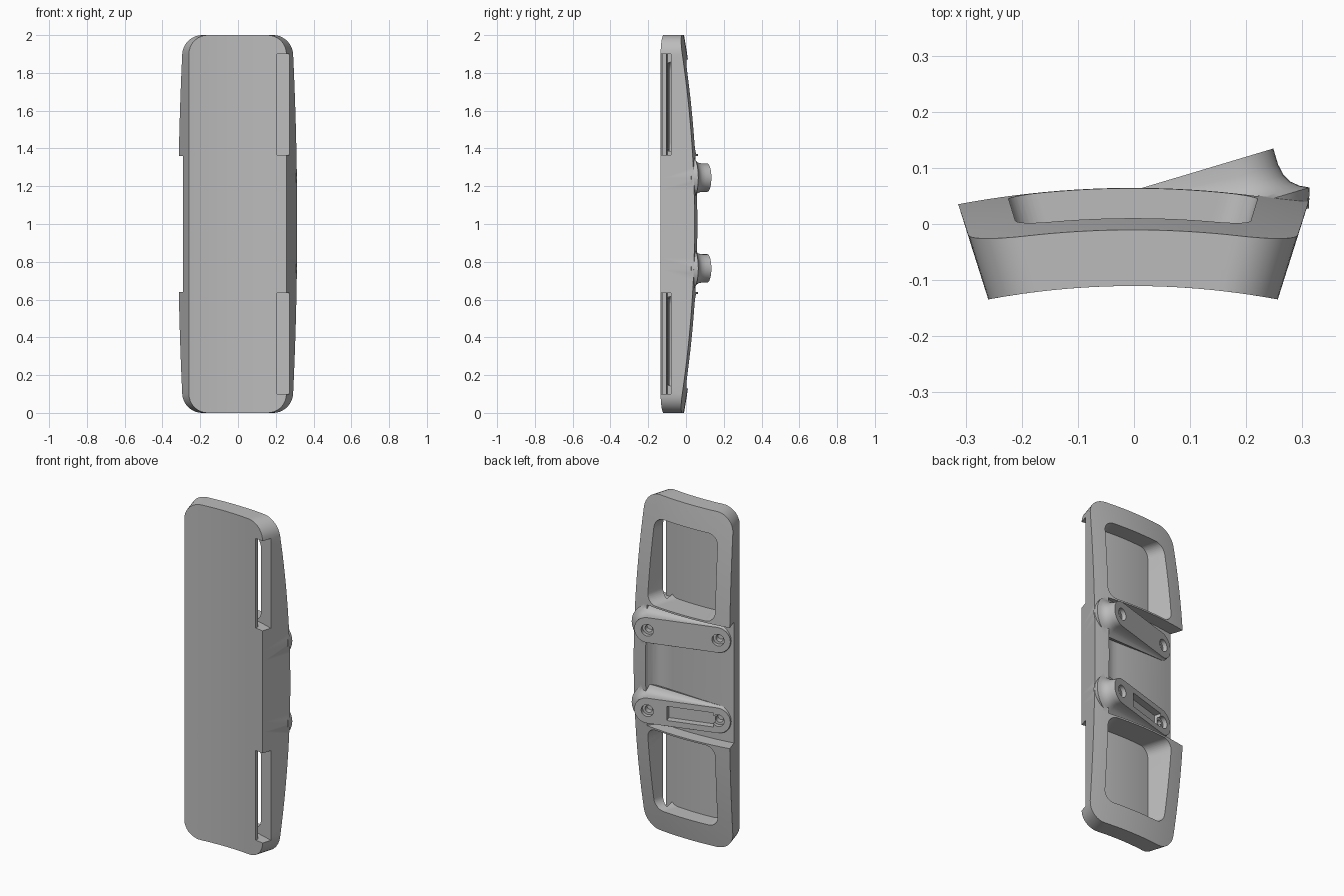
import bpy, bmesh, math
from mathutils import Vector

cube = bpy.data.objects.get("Cube")
if cube:
    bpy.data.objects.remove(cube, do_unlink=True)

grey = bpy.data.materials.new("satin_grey")
grey.use_nodes = True
colour = (0.5, 0.5, 0.5, 1)
grey.diffuse_color = colour
grey.node_tree.nodes["Principled BSDF"].inputs["Base Color"].default_value = colour


def loft(name, rings):
    """Solid skinned through equal-length rings of points."""
    bm = bmesh.new()
    rows = [[bm.verts.new(p) for p in ring] for ring in rings]
    n = len(rows[0])
    for a, b in zip(rows, rows[1:]):
        for i in range(n):
            j = (i + 1) % n
            bm.faces.new((a[i], a[j], b[j], b[i]))
    bm.faces.new(rows[0])
    bm.faces.new(rows[-1])
    bmesh.ops.triangulate(bm, faces=bm.faces[:])
    bmesh.ops.recalc_face_normals(bm, faces=bm.faces[:])
    mesh = bpy.data.meshes.new(name)
    bm.to_mesh(mesh)
    bm.free()
    mesh.materials.append(grey)
    obj = bpy.data.objects.new(name, mesh)
    bpy.context.collection.objects.link(obj)
    return obj


def prism(name, outline, z0, z1):
    return loft(name, [[(x, y, z) for x, y in outline] for z in (z0, z1)])


def combine(target, tool, operation):
    tool.hide_render = True
    mod = target.modifiers.new("combine", 'BOOLEAN')
    mod.operation = operation
    mod.solver = 'EXACT'
    mod.object = tool
    bpy.context.view_layer.objects.active = target
    bpy.ops.object.modifier_apply(modifier=mod.name)
    bpy.data.objects.remove(tool, do_unlink=True)


def spread(a, b, n):
    return [a + (b - a) * i / n for i in range(n + 1)]


def rounded_stations(z0, z1, r, mid):
    """(height, side inset) pairs that round both ends with radius r."""
    arc = [(r * (1 - math.cos(a)), r * (1 - math.sin(a)))
           for a in spread(0, math.pi / 2, 9)]
    low = [(z0 + d, s) for d, s in arc]
    high = [(z1 - d, s) for d, s in reversed(arc)]
    return low + [(z, 0) for z in spread(z0 + r, z1 - r, mid)[1:-1]] + high


# Bowed shell with slanted sides and a back that swells in the middle
def shell_ring(z, inset):
    crown = 0.076 - 0.086 * (z - 1) ** 2
    front_w = 0.258 - inset
    back_w = 0.258 + 0.31 * (crown - 0.027 + 0.135) - inset
    front = [(x, -0.11 - 0.36 * x * x, z) for x in spread(-front_w, front_w, 24)]
    back = [(x, crown - 0.3 * x * x, z) for x in spread(back_w, -back_w, 24)]
    return front + back


body = loft("curved_frame",
            [shell_ring(z, s) for z, s in rounded_stations(0, 2, 0.1, 30)])


# Window pockets, each leaving a thin curved floor
def window_ring(z, inset):
    w, top = 0.178 - inset, 0.3 - inset
    floor = [(x, -0.086 - 0.36 * x * x, z) for x in spread(-w, w, 20)]
    return floor + [(top, 0.3, z), (-top, 0.3, z)]


for z0 in (0.13, 1.37):
    pocket = loft("window_cutter", [window_ring(z, s) for z, s in
                                    rounded_stations(z0, z0 + 0.5, 0.06, 2)])
    combine(body, pocket, 'DIFFERENCE')

# Saddle between the windows, open on the right side and filleted on the left
saddle = [(x, -0.012 - 0.3 * x * x) for x in spread(-0.4, 0.13, 20)]
saddle += [(0.165, -0.012), (0.19, 0.0), (0.208, 0.02), (0.222, 0.045),
           (0.235, 0.09), (0.3, 0.3), (-0.4, 0.3)]
combine(body, prism("saddle_cutter", saddle, 0.64, 1.36), 'DIFFERENCE')

# Strap slots that run in from the side edges to the windows
slot = [(0.207, -0.2), (0.207, -0.103), (0.16, -0.098), (0.16, -0.045),
        (0.207, -0.058), (0.4, -0.121), (0.4, -0.2)]
for side in (-1, 1):
    for z0 in (0.1, 1.365):
        outline = [(side * x, y) for x, y in slot]
        combine(body, prism("slot_cutter", outline, z0, z0 + 0.535), 'DIFFERENCE')

# Sloping mounting bars
along = Vector((0.958, 0.287, 0))
normal = Vector((-0.287, 0.958, 0))
up = Vector((0, 0, 1))
LOW, HIGH, RADIUS = -0.212, 0.186, 0.075


def on_bar(zc, u, v, depth):
    return Vector((0, 0.06, zc)) + along * u + up * v - normal * depth


def bar_ring(zc, depth, flare):
    ring = []
    for centre, start, scale in ((HIGH, -90, 1.0), (LOW, 90, 0.22)):
        for a in spread(start, start + 180, 16):
            r = RADIUS + flare * scale
            c, s = math.cos(math.radians(a)), math.sin(math.radians(a))
            ring.append(on_bar(zc, centre + r * c, r * s, depth * scale))
    return ring


def hole(zc, u, r, depth):
    rings = [[on_bar(zc, u + r * math.cos(a), r * math.sin(a), d)
              for a in spread(0, math.tau, 24)[:-1]] for d in (-0.03, depth)]
    combine(body, loft("hole_cutter", rings), 'DIFFERENCE')


flares = [(0, 0), (0.03, 0), (0.05, 0.004), (0.065, 0.012),
          (0.077, 0.026), (0.085, 0.042), (0.12, 0.03)]
bars = (0.765, 1.245)
for zc in bars:
    combine(body, loft("mounting_bar", [bar_ring(zc, d, f) for d, f in flares]),
            'UNION')

# Stepped screw holes at both ends of each bar
for zc in bars:
    for u in (LOW - 0.005, HIGH):
        hole(zc, u, 0.035, 0.025)
        hole(zc, u, 0.021, 0.06)

# Rectangular recess in the lower bar
corners = ((-0.19, -0.042), (0.075, -0.042), (0.075, 0.042), (-0.19, 0.042))
recess = loft("recess_cutter", [[on_bar(bars[0], u, v, d) for u, v in corners]
                                for d in (-0.03, 0.04)])
combine(body, recess, 'DIFFERENCE')

# Centre the part and smooth the curved surfaces
xs, ys, zs = zip(*(v.co for v in body.data.vertices))
shift = Vector(((min(xs) + max(xs)) / 2, (min(ys) + max(ys)) / 2, min(zs)))
for v in body.data.vertices:
    v.co -= shift
bpy.ops.object.select_all(action='DESELECT')
body.select_set(True)
bpy.context.view_layer.objects.active = body
bpy.ops.object.shade_smooth_by_angle(angle=math.radians(30))
